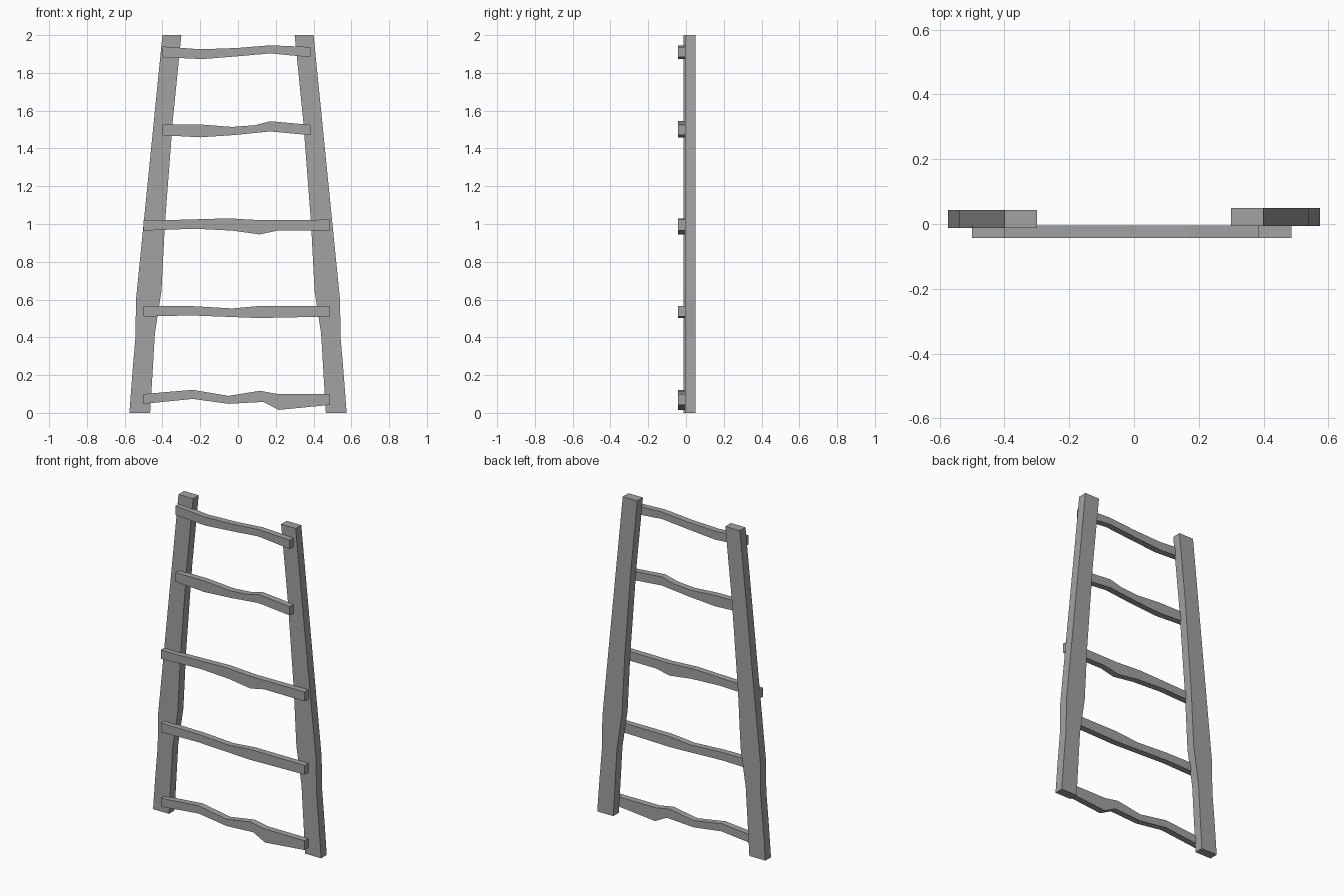
import bpy
import bmesh

cube = bpy.data.objects.get("Cube")
if cube:
    bpy.data.objects.remove(cube, do_unlink=True)

grey = bpy.data.materials.new("weathered grey")
grey.use_nodes = True
colour = (0.36, 0.36, 0.36, 1)
grey.diffuse_color = colour
grey.node_tree.nodes["Principled BSDF"].inputs["Base Color"].default_value = colour


def plank(name, outline, y_front, y_back):
    """Extrude a front-facing (x, z) outline between two depths."""
    bm = bmesh.new()
    face = bm.faces.new([bm.verts.new((x, y_front, z)) for x, z in outline])
    extruded = bmesh.ops.extrude_face_region(bm, geom=[face])
    verts = [v for v in extruded["geom"] if isinstance(v, bmesh.types.BMVert)]
    bmesh.ops.translate(bm, verts=verts, vec=(0, y_back - y_front, 0))
    bmesh.ops.recalc_face_normals(bm, faces=bm.faces)
    mesh = bpy.data.meshes.new(name)
    bm.to_mesh(mesh)
    bm.free()
    mesh.materials.append(grey)
    bpy.context.collection.objects.link(bpy.data.objects.new(name, mesh))


# Side rails: rough-hewn, leaning inward, the right one set slightly forward
outer = [(0.575, 0), (0.56, 0.2), (0.543, 0.4), (0.54, 0.6), (0.5, 1), (0.4, 2)]
inner = [(0.3, 2), (0.345, 1.55), (0.387, 1), (0.405, 0.65), (0.44, 0.42), (0.465, 0)]
for name, side, y in (("left_rail", 1, -0.006), ("right_rail", -1, -0.012)):
    plank(name, [(side * x, z) for x, z in outer + inner], y, y + 0.055)

# Rungs: uneven upper and lower edges, nailed to the front of the rails
rungs = {
    "bottom_rung": (
        [(-0.5, 0.1), (-0.24, 0.122), (-0.05, 0.09), (0.115, 0.117), (0.21, 0.1), (0.487, 0.1)],
        [(-0.5, 0.048), (-0.24, 0.074), (-0.05, 0.048), (0.135, 0.058), (0.215, 0.016), (0.487, 0.042)]),
    "second_rung": (
        [(-0.5, 0.567), (-0.24, 0.565), (-0.03, 0.553), (0.125, 0.567), (0.487, 0.567)],
        [(-0.5, 0.51), (-0.25, 0.516), (0.11, 0.502), (0.487, 0.51)]),
    "middle_rung": (
        [(-0.5, 1.02), (-0.39, 1.02), (-0.05, 1.03), (0.125, 1.02), (0.487, 1.023)],
        [(-0.5, 0.965), (-0.23, 0.975), (-0.03, 0.965), (0.115, 0.945), (0.21, 0.965), (0.487, 0.965)]),
    "fourth_rung": (
        [(-0.4, 1.527), (-0.2, 1.527), (-0.03, 1.514), (0.09, 1.523), (0.17, 1.544), (0.385, 1.525)],
        [(-0.4, 1.47), (-0.2, 1.459), (-0.02, 1.471), (0.17, 1.49), (0.385, 1.47)]),
    "top_rung": (
        [(-0.4, 1.94), (-0.2, 1.925), (0.0, 1.932), (0.17, 1.946), (0.385, 1.937)],
        [(-0.4, 1.883), (-0.19, 1.873), (0.0, 1.888), (0.17, 1.903), (0.385, 1.883)]),
}
for name, (upper, lower) in rungs.items():
    plank(name, upper + lower[::-1], -0.043, -0.004)
